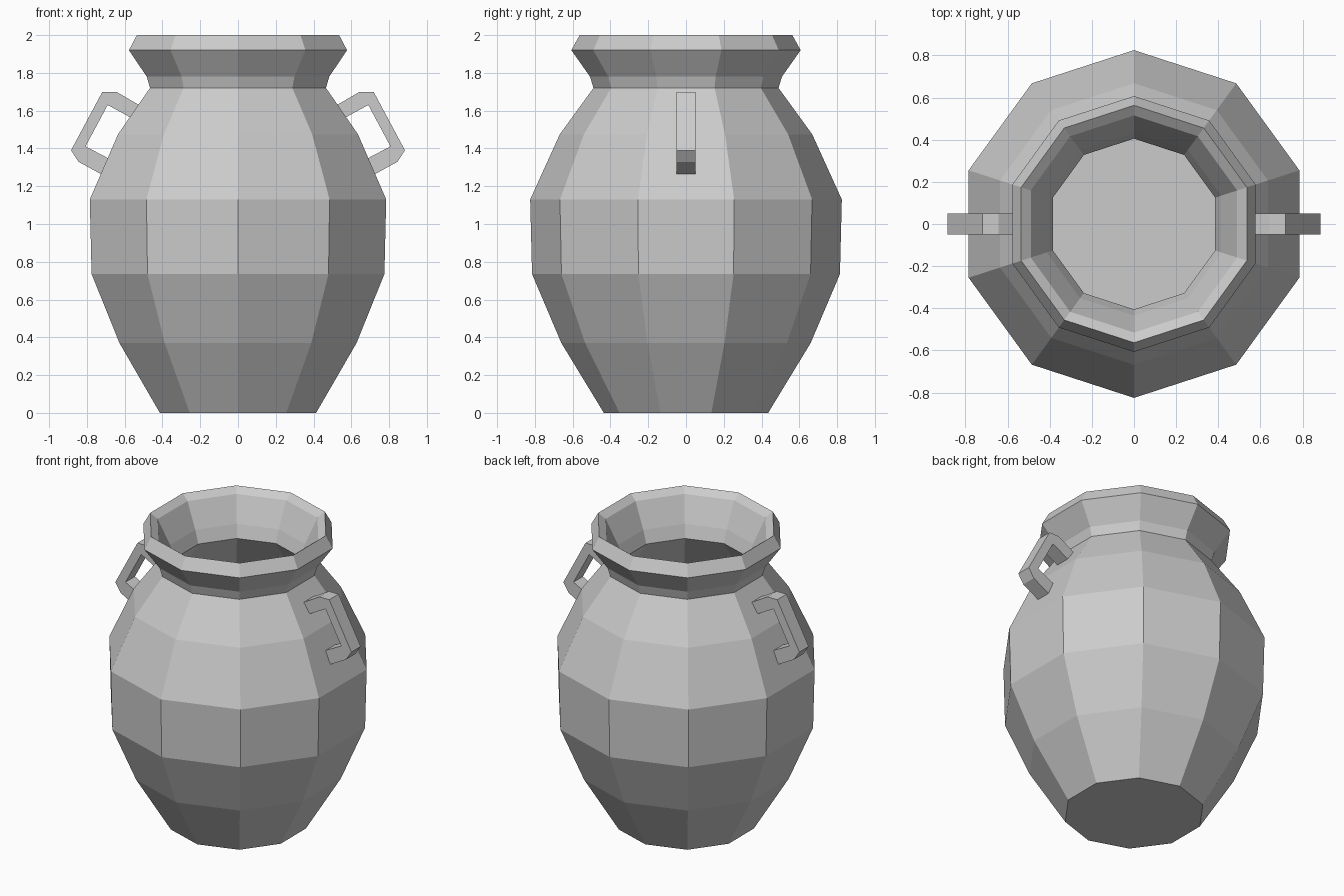
import bpy, bmesh
from math import cos, sin, tau

if "Cube" in bpy.data.objects:
    bpy.data.objects.remove(bpy.data.objects["Cube"])


def make_object(name, bm):
    bmesh.ops.recalc_face_normals(bm, faces=bm.faces)
    mesh = bpy.data.meshes.new(name)
    bm.to_mesh(mesh)
    bm.free()
    obj = bpy.data.objects.new(name, mesh)
    bpy.context.collection.objects.link(obj)
    return obj


def lathe(name, profile, sides):
    """Revolve (radius, height) points, capping both ends, one corner on +y."""
    bm = bmesh.new()
    rings = [[bm.verts.new((r * sin(tau * i / sides), r * cos(tau * i / sides), z))
              for i in range(sides)] for r, z in profile]
    for a, b in zip(rings, rings[1:]):
        for i in range(sides):
            j = (i + 1) % sides
            bm.faces.new((a[i], a[j], b[j], b[i]))
    bm.faces.new(rings[0])
    bm.faces.new(rings[-1])
    return make_object(name, bm)


def strip_prism(name, outer, inner, half_width):
    """Bar of rectangular section between two matching paths in the xz plane."""
    bm = bmesh.new()
    sections = []
    for (ox, oz), (ix, iz) in zip(outer, inner):
        sections.append([bm.verts.new(p) for p in (
            (ox, -half_width, oz), (ox, half_width, oz),
            (ix, half_width, iz), (ix, -half_width, iz))])
    for a, b in zip(sections, sections[1:]):
        for i in range(4):
            j = (i + 1) % 4
            face = [a[i], a[j], b[j], b[i]]
            # inner corners are shared by neighbouring sections
            bm.faces.new(face)
    bm.faces.new(sections[0])
    bm.faces.new(sections[-1])
    bmesh.ops.remove_doubles(bm, verts=bm.verts, dist=1e-4)
    return make_object(name, bm)


# Hollow jar: outer wall, lip, inner neck, inner wall and floor
outer_wall = [(0.435, 0), (0.66, 0.37), (0.815, 0.735), (0.825, 1.13),
              (0.668, 1.475), (0.49, 1.72), (0.508, 1.78), (0.607, 1.92)]
lip = [(0.563, 2.0), (0.515, 1.965)]
inner_wall = [(0.435, 1.80), (0.405, 1.715), (0.59, 1.44), (0.74, 1.11),
              (0.73, 0.755), (0.585, 0.41), (0.41, 0.08)]
lathe("jar", outer_wall + lip + inner_wall, 10)

# Angular handle on the right, mirrored to the left; ends sunk into the wall
outer = [(0.50, 1.616), (0.644, 1.70), (0.718, 1.70), (0.884, 1.39),
         (0.844, 1.329), (0.69, 1.245)]
inner = [(0.54, 1.548), (0.69, 1.63), (0.69, 1.63), (0.807, 1.411),
         (0.807, 1.411), (0.655, 1.331)]
handles = strip_prism("handles", outer, inner, 0.05)
mirror = handles.modifiers.new("mirror", 'MIRROR')
mirror.use_axis[0] = True
